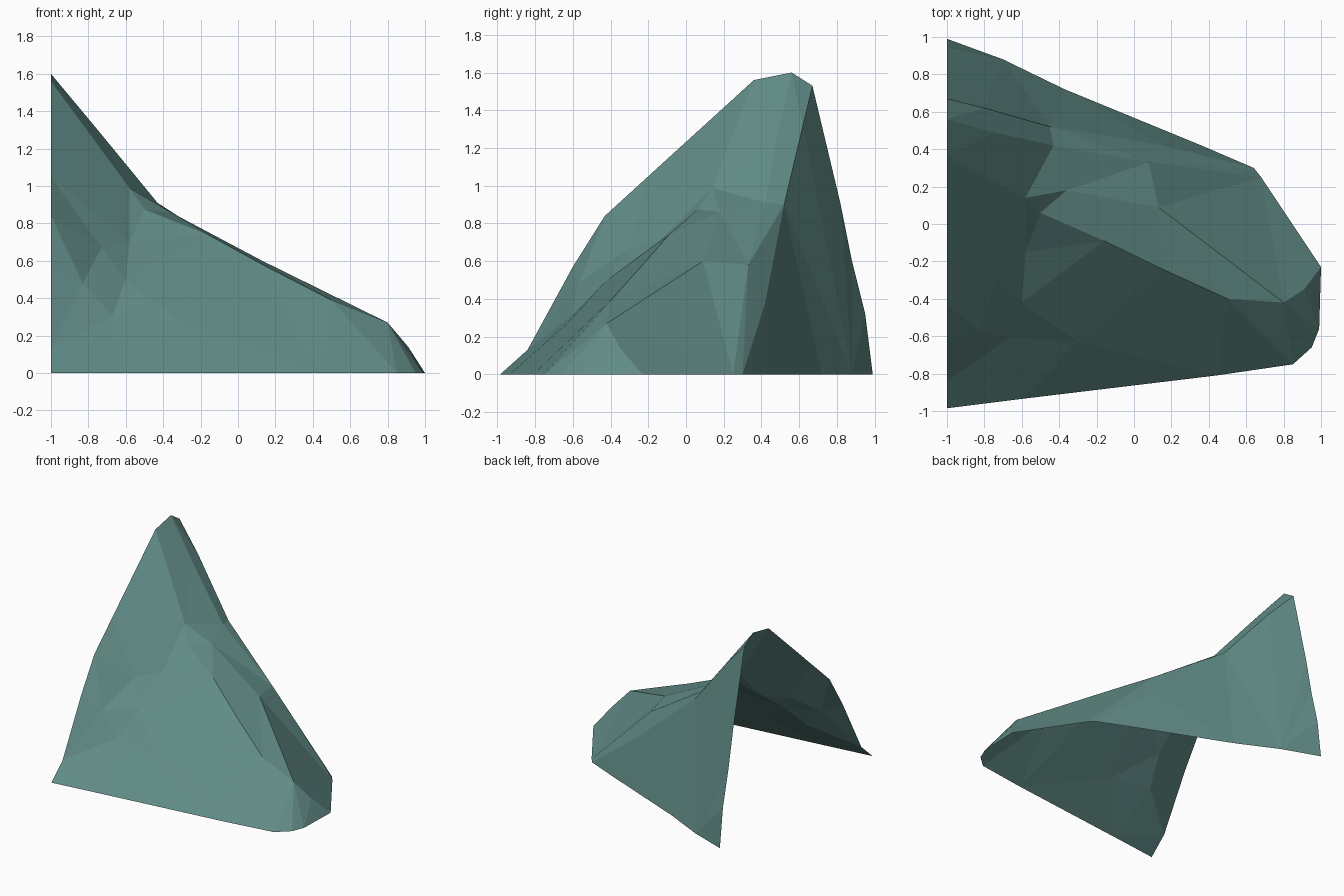
import bpy
from mathutils import Vector
from mathutils.geometry import delaunay_2d_cdt

if "Cube" in bpy.data.objects:
    bpy.data.objects.remove(bpy.data.objects["Cube"])

# ground line of the shell, from the front left corner round to the back left
ground = [(-1, -.985), (-.6, -.935), (.44, -.81), (.85, -.75), (.95, -.66), (.99, -.56),
          (1, -.23), (.68, .25), (.64, .3), (.36, .42), (-.37, .72), (-.7, .88), (-1, .99)]

# open left rim (y, z), from back to front
rim = [(.95, .32), (.88, .6), (.82, .9), (.67, 1.53), (.56, 1.6), (.36, 1.56),
       (-.2, 1.05), (-.43, .84), (-.6, .57), (-.84, .13)]

# crease lines across the sheet
saddle = (-.45, .52, .9)
shoulder = (-.43, .42, .91)
spur = (-.58, .14, .99)
notch = (-.36, .18, .86)
brow = (-.5, .06, .875)
nose = (.8, -.42, .27)
crest = (.13, .09, .6)
creases = [
    # back ridge, down to the ground
    [(-1, .67, 1.53), (-.8, .62, 1.32), saddle, (.15, .42, .38), (.64, .3, 0)],
    # chamfer beside the back ridge
    [saddle, (.08, .33, .58), (.68, .25, 0)],
    # peak ridges
    [(-1, .56, 1.6), (-.75, .49, 1.3), shoulder],
    [(-1, .36, 1.56), spur],
    # upper edge of the front slope
    [saddle, shoulder, spur, notch, brow, (-.16, -.09, .74), (.15, -.24, .57), (.5, -.4, .39), nose],
    # nose facets
    [crest, nose, (.91, -.35, .14), (1, -.23, 0)],
    [nose, (.85, -.75, 0)],
    # hollow in the front slope
    [brow, (-.58, -.15, .7), (-.6, -.42, .5), (-.67, -.61, .31), (-.3, -.63, .27)],
    [(-1, -.43, .84), (-.73, -.3, .67), (-.58, -.15, .7)],
    [(-1, -.6, .57), (-.83, -.57, .48), (-.67, -.61, .31)],
]

outline = [(x, y, 0) for x, y in ground] + [(-1, y, z) for y, z in rim]
points, edges = [], []


def add_line(line):
    ids = []
    for p in line:
        if p not in points:
            points.append(p)
        ids.append(points.index(p))
    edges.extend(zip(ids, ids[1:]))


add_line(outline + outline[:1])
for line in creases:
    add_line(line)

# triangulate in plan, then lift each point to its height
flat = [Vector(p[:2]) for p in points]
verts, _, faces, origin, _, _ = delaunay_2d_cdt(flat, edges, [], 1, 1e-5)
lifted = [(v.x, v.y, points[o[0]][2] if o else 0) for v, o in zip(verts, origin)]

mesh = bpy.data.meshes.new("rock_slope")
mesh.from_pydata(lifted, [], faces)
mesh.update()
rock = bpy.data.objects.new("rock_slope", mesh)
bpy.context.collection.objects.link(rock)

mat = bpy.data.materials.new("grey teal")
mat.diffuse_color = (.12, .26, .24, 1)
mat.use_nodes = True
mat.node_tree.nodes["Principled BSDF"].inputs["Base Color"].default_value = mat.diffuse_color
mesh.materials.append(mat)
